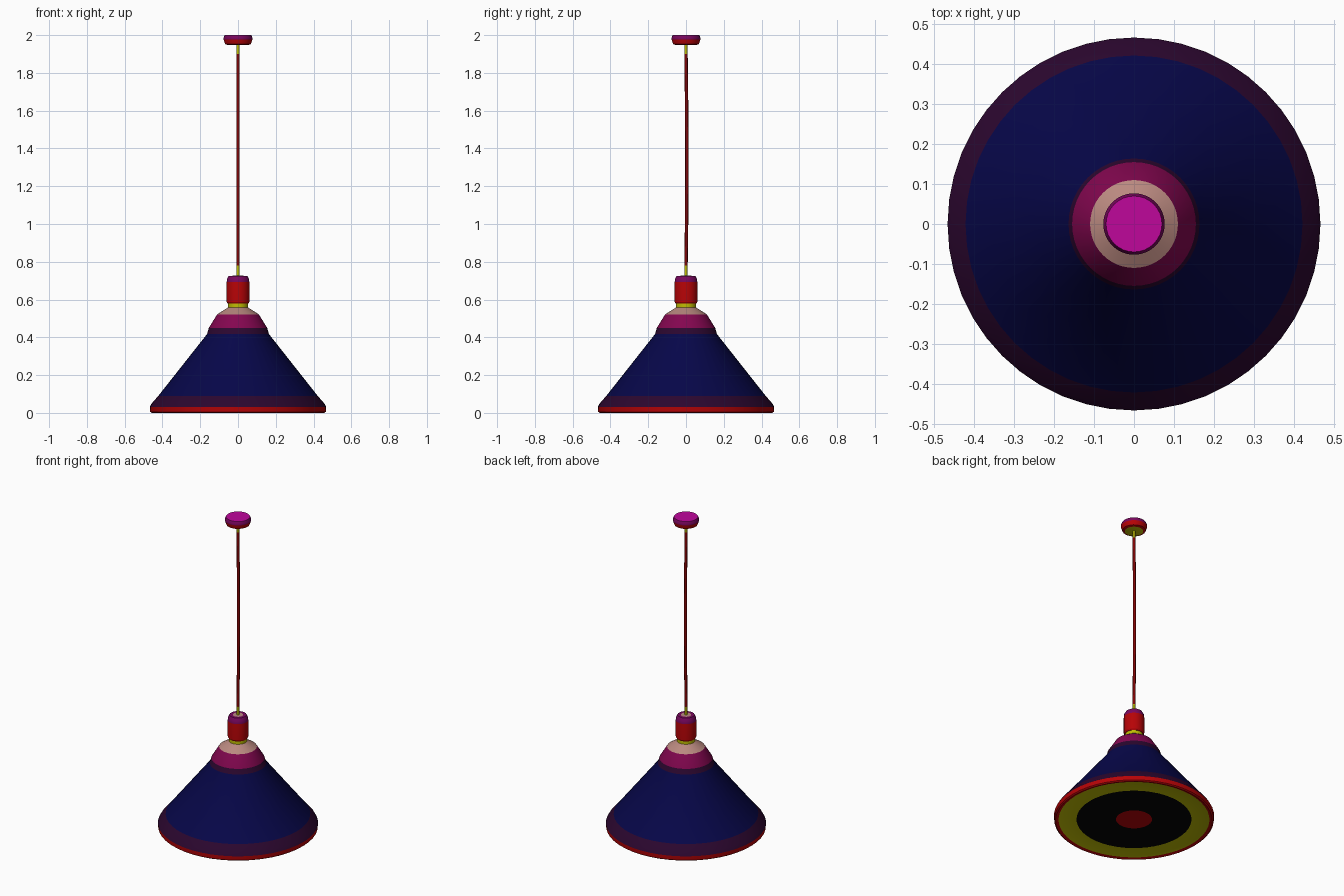
import bpy, bmesh, math
from mathutils import Vector

if "Cube" in bpy.data.objects:
    bpy.data.objects.remove(bpy.data.objects["Cube"])


def material(name, rgb):
    m = bpy.data.materials.new(name)
    m.use_nodes = True
    m.diffuse_color = (*rgb, 1)
    m.node_tree.nodes["Principled BSDF"].inputs["Base Color"].default_value = (*rgb, 1)
    return m


MATS = {n: material(n, c) for n, c in {
    "navy": (0.002, 0.002, 0.066),
    "plum": (0.024, 0.002, 0.028),
    "red": (0.47, 0.001, 0.002),
    "dark_red": (0.22, 0.001, 0.001),
    "crimson": (0.23, 0.002, 0.08),
    "magenta": (0.52, 0.002, 0.33),
    "purple": (0.19, 0.002, 0.11),
    "peach": (0.49, 0.25, 0.215),
    "olive": (0.53, 0.51, 0.001),
    "black": (0.001, 0.001, 0.001),
}.items()}


def finish(obj):
    bpy.context.view_layer.objects.active = obj
    obj.select_set(True)
    bpy.ops.object.shade_smooth_by_angle(angle=math.radians(25))
    obj.select_set(False)


def lathe(name, start, bands, sides):
    """Spin a profile about z; each band is (radius, height, colour of the strip up to it)."""
    bm = bmesh.new()
    names = list(dict.fromkeys(b[2] for b in bands))

    def ring(r, z):
        if r == 0:
            return [bm.verts.new((0, 0, z))] * sides
        return [bm.verts.new((r * math.cos(a), r * math.sin(a), z))
                for a in (2 * math.pi * i / sides for i in range(sides))]

    low = ring(*start)
    for r, z, colour in bands:
        high = ring(r, z)
        for i in range(sides):
            j = (i + 1) % sides
            corners = dict.fromkeys((low[i], low[j], high[j], high[i]))
            bm.faces.new(list(corners)).material_index = names.index(colour)
        low = high
    mesh = bpy.data.meshes.new(name)
    bm.to_mesh(mesh)
    bm.free()
    for n in names:
        mesh.materials.append(MATS[n])
    obj = bpy.data.objects.new(name, mesh)
    bpy.context.collection.objects.link(obj)
    finish(obj)


def tube(name, points, radius, colour):
    curve = bpy.data.curves.new(name, "CURVE")
    curve.dimensions = "3D"
    curve.bevel_depth = radius
    curve.bevel_resolution = 2
    curve.use_fill_caps = True
    spline = curve.splines.new("POLY")
    spline.points.add(len(points) - 1)
    for p, co in zip(spline.points, points):
        p.co = (*Vector(co), 1)
    curve.materials.append(MATS[colour])
    obj = bpy.data.objects.new(name, curve)
    bpy.context.collection.objects.link(obj)


# Conical shade, with the closed underside first
lathe("shade", (0, 0.008), [
    (0.105, 0.008, "red"), (0.335, 0.008, "black"), (0.44, 0.006, "olive"),
    (0.457, 0.0, "red"), (0.465, 0.006, "red"), (0.467, 0.032, "red"),
    (0.457, 0.05, "plum"), (0.422, 0.09, "plum"),
    (0.164, 0.417, "navy"), (0.155, 0.449, "plum"),
    (0.11, 0.522, "crimson"), (0.05, 0.56, "peach"), (0, 0.56, "peach")], 48)

# Lamp socket above the shade
lathe("socket_neck", (0, 0.558), [
    (0.052, 0.558, "olive"), (0.052, 0.58, "olive"), (0, 0.58, "olive")], 32)
lathe("socket", (0, 0.579), [
    (0.055, 0.579, "red"), (0.06, 0.588, "red"), (0.06, 0.692, "red"),
    (0.058, 0.71, "purple"), (0.049, 0.726, "purple"),
    (0.03, 0.726, "purple"), (0, 0.728, "peach")], 32)

# Cord with a ferrule at each end
tube("cord", [(0, 0, 0.78), (0, 0.003, 1.0), (0, 0.005, 1.35),
              (0, 0.003, 1.65), (0, 0, 1.9)], 0.009, "dark_red")
for label, bottom, top in (("lower", 0.72, 0.785), ("upper", 1.89, 1.95)):
    tube(label + "_ferrule", [(0, 0, bottom), (0, 0, top)], 0.008, "olive")

# Ceiling canopy
lathe("ceiling_canopy", (0, 1.947), [
    (0.054, 1.947, "olive"), (0.068, 1.952, "red"), (0.077, 1.978, "red"),
    (0.077, 1.985, "purple"), (0.07, 2.0, "purple"), (0, 2.0, "magenta")], 32)
